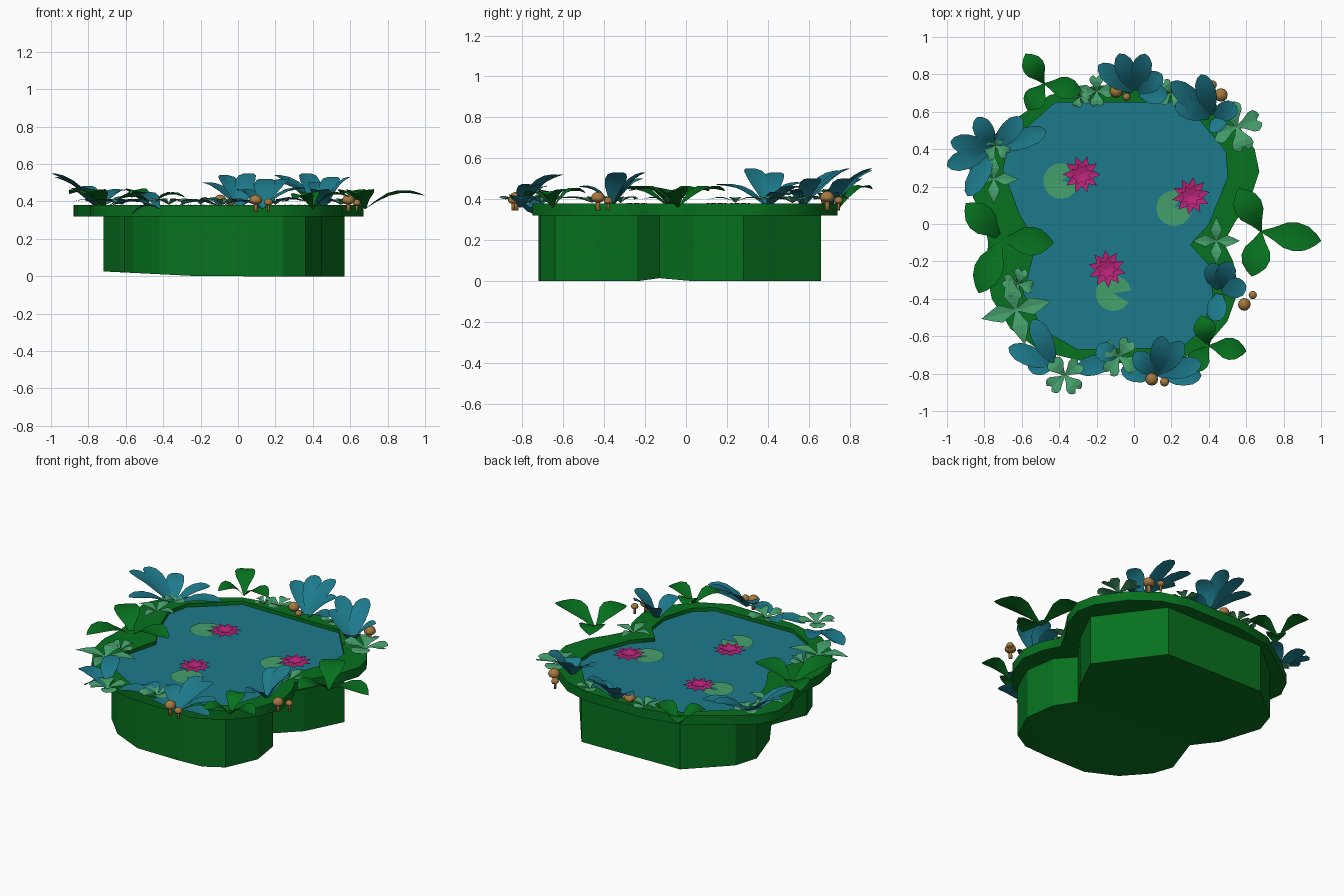
import bpy, bmesh, math
from mathutils import Vector

if "Cube" in bpy.data.objects:
    bpy.data.objects.remove(bpy.data.objects["Cube"])


def material(name, rgb):
    m = bpy.data.materials.new(name)
    m.diffuse_color = (*rgb, 1)
    m.use_nodes = True
    m.node_tree.nodes["Principled BSDF"].inputs["Base Color"].default_value = m.diffuse_color
    return m


GREEN = material("deep green", (0.002, 0.165, 0.013))
TEAL = material("teal", (0.012, 0.195, 0.26))
PALE = material("pale green", (0.06, 0.35, 0.15))
PINK = material("magenta", (0.48, 0.018, 0.19))
BROWN = material("mushroom brown", (0.37, 0.19, 0.05))


def finish(bm, name, mat, smooth=False):
    me = bpy.data.meshes.new(name)
    bm.to_mesh(me)
    bm.free()
    me.materials.append(mat)
    if smooth:
        me.polygons.foreach_set("use_smooth", [True] * len(me.polygons))
    ob = bpy.data.objects.new(name, me)
    bpy.context.collection.objects.link(ob)
    return ob


# Outlines seen from above
WATER = [(.27, .65), (.49, .39), (.5, .25), (.4, 0), (.3, -.11), (.4, -.22),
         (.42, -.38), (.36, -.57), (.25, -.66), (-.3, -.67), (-.48, -.57), (-.59, -.37),
         (-.52, -.1), (-.61, .05), (-.7, .29), (-.67, .43), (-.42, .65)]
WALL = [(.57, .28), (.29, .66), (-.42, .66), (-.67, .45), (-.72, .3),
        (-.63, .04), (-.53, -.12), (-.61, -.37), (-.56, -.5), (-.42, -.64), (-.22, -.72),
        (.07, -.72), (.24, -.71), (.36, -.64), (.45, -.44), (.42, -.24), (.32, -.13), (.45, .04)]
RIM = [(.67, .28), (.645, .4), (.53, .57), (.37, .69), (.2, .74), (-.2, .74), (-.45, .69),
       (-.68, .53), (-.82, .42), (-.88, .3), (-.86, .14), (-.8, .02), (-.78, -.1),
       (-.79, -.25), (-.76, -.4), (-.66, -.56), (-.5, -.68), (-.25, -.74), (.2, -.75),
       (.38, -.66), (.5, -.52), (.56, -.35), (.53, -.2), (.48, -.1), (.54, .01), (.62, .13)]

# Basin wall with a slightly uneven floor
bm = bmesh.new()
low = [bm.verts.new((x, y, max(0, -x - .2) * .05 + .015 * (abs(y + .12) < .05)))
       for x, y in WALL]
high = [bm.verts.new((x, y, .33)) for x, y in WALL]
for i in range(len(WALL)):
    j = (i + 1) % len(WALL)
    bm.faces.new((low[i], low[j], high[j], high[i]))
bmesh.ops.triangulate(bm, faces=[bm.faces.new(low[::-1])])
bmesh.ops.recalc_face_normals(bm, faces=bm.faces)
finish(bm, "basin_wall", GREEN)

# Water surface
bm = bmesh.new()
face = bm.faces.new([bm.verts.new((x, y, .357)) for x, y in WATER])
face.normal_update()
if face.normal.z < 0:
    face.normal_flip()
bmesh.ops.triangulate(bm, faces=[face])
finish(bm, "water", TEAL)

# Overhanging rim: filled curve with a hole, extruded
cu = bpy.data.curves.new("rim", "CURVE")
cu.dimensions = "2D"
cu.fill_mode = "BOTH"
cu.extrude = .03
for outline in (RIM, WATER):
    sp = cu.splines.new("POLY")
    sp.points.add(len(outline) - 1)
    for p, (x, y) in zip(sp.points, outline):
        p.co = (x, y, 0, 1)
    sp.use_cyclic_u = True
cu.materials.append(GREEN)
rim = bpy.data.objects.new("rim", cu)
rim.location.z = .35
bpy.context.collection.objects.link(rim)
bpy.context.view_layer.objects.active = rim
rim.select_set(True)
bpy.ops.object.convert(target="MESH")

# Leaf shapes: (distance along, half width); a notch pulls the midrib end back
BROAD = [(0, .06), (.2, .42), (.4, .88), (.58, 1), (.76, .84), (.91, .42), (1, .02)]
ROUND = [(0, .12), (.18, .5), (.4, .92), (.6, 1), (.8, .88), (.94, .5), (1, .05)]
STAR = [(0, .1), (.25, .6), (.45, 1), (.7, .6), (1, .02)]
HEART = [(0, .08), (.3, .45), (.6, .95), (.8, 1), (.93, .75), (1, .4)]


def leaf(bm, base, tip, width, shape, curl, fold=.2, notch=1):
    b, t = Vector(base), Vector(tip)
    d = t - b
    side = Vector((-d.y, d.x, 0)).normalized() * width / 2
    rows = []
    for s, w in shape:
        c = b + d * min(s, notch)
        p = b + d * s
        lift = Vector((0, 0, curl * math.sin(math.pi * s)))
        up = Vector((0, 0, fold * width * w / 2))
        rows.append([bm.verts.new(v) for v in (p - side * w + lift + up, c + lift,
                                               p + side * w + lift + up)])
    for r, q in zip(rows, rows[1:]):
        for k in (0, 1):
            if (r[k].co - q[k].co).length + (r[k + 1].co - q[k + 1].co).length > 1e-5:
                bm.faces.new((r[k], r[k + 1], q[k + 1], q[k]))


def plant(name, mat, base, tips, width, shape, curl):
    bm = bmesh.new()
    for tip in tips:
        leaf(bm, (*base, .36), tip, width, shape, curl)
    finish(bm, name, mat, True)


def rosette(bm, x, y, z, r, n, width, shape, rise, turn, curl=0, notch=1):
    for i in range(n):
        a = turn + i * math.tau / n
        leaf(bm, (x, y, z), (x + r * math.cos(a), y + r * math.sin(a), z + rise),
             width, shape, curl, .15, notch)


# Broad green plants
for i, (base, tips) in enumerate([
        ((.68, -.04), [(.56, .19, .44), (1, -.09, .43), (.63, -.28, .44)]),
        ((-.71, -.08), [(-.9, .11, .44), (-.83, -.37, .44), (-.43, -.1, .42)]),
        ((-.48, .75), [(-.58, .91, .45), (-.28, .71, .42), (-.57, .61, .42)]),
        ((.4, -.65), [(.36, -.49, .43), (.6, -.68, .42), (.3, -.79, .41)])]):
    plant(f"broad_plant_{i}", GREEN, base, tips, .155 if i < 2 else .12, BROAD, .045)

# Teal fan plants
for i, (base, tips) in enumerate([
        ((.01, .7), [(-.19, .85, .5), (-.08, .91, .54), (.06, .91, .55), (.15, .8, .5),
                     (.18, .69, .42)]),
        ((.42, .57), [(.2, .76, .54), (.36, .8, .55), (.55, .63, .5), (.47, .5, .44),
                      (.22, .64, .5)]),
        ((-.75, .4), [(-1, .31, .55), (-.98, .44, .53), (-.89, .15, .47), (-.84, .57, .48),
                      (-.47, .5, .42), (-.6, .57, .46)]),
        ((-.42, -.76), [(-.54, -.51, .44), (-.67, -.66, .38), (-.57, -.75, .33)]),
        ((-.08, -.72), [(-.31, -.78, .38), (-.2, -.66, .40)]),
        ((.13, -.81), [(0, -.69, .46), (.15, -.6, .52), (.26, -.63, .52), (.36, -.74, .47),
                       (-.07, -.78, .38), (.36, -.81, .40)]),
        ((.46, -.36), [(.51, -.2, .53), (.41, -.21, .5), (.6, -.33, .53), (.43, -.52, .46)])]):
    plant(f"fan_plant_{i}", TEAL, base, tips, .108, ROUND, .03)

# Pale four-pointed plants
for i, (x, y, r, turn) in enumerate([(-.75, .24, .13, 0), (.44, -.09, .125, 0),
                                     (-.63, -.46, .19, .25)]):
    bm = bmesh.new()
    rosette(bm, x, y, .385, r, 4, r * .5, STAR, .015, turn, .015)
    finish(bm, f"star_plant_{i}", PALE)

# Pale clovers
for i, (x, y, r) in enumerate([(-.37, -.81, .11), (-.08, -.71, .11), (-.62, -.32, .085),
                               (-.2, .71, .085), (.55, .52, .135), (.2, .7, .08),
                               (-.74, .42, .085), (-.29, .68, .06)]):
    bm = bmesh.new()
    rosette(bm, x, y, .383, r, 4, r * .85, HEART, .02, .7 + i * .3, .015, .82)
    finish(bm, f"clover_{i}", PALE)

# Lily pads with a wedge cut out
for i, (x, y, a) in enumerate([(-.39, .23, .2), (.215, .085, .7), (-.11, -.37, -.2)]):
    bm = bmesh.new()
    ring = [bm.verts.new((x, y, .361))]
    for k in range(21):
        t = a + .35 + k * (math.tau - .7) / 20
        ring.append(bm.verts.new((x + .095 * math.cos(t), y + .095 * math.sin(t), .363)))
    for k in range(1, 21):
        bm.faces.new((ring[0], ring[k], ring[k + 1]))
    finish(bm, f"lily_pad_{i}", PALE)

# Lily flowers: two flat rings of pointed petals
for i, (x, y) in enumerate([(-.28, .265), (.305, .15), (-.145, -.24)]):
    bm = bmesh.new()
    rosette(bm, x, y, .365, .1, 10, .05, STAR, .01, i * .2)
    rosette(bm, x, y, .369, .06, 8, .036, STAR, .014, i * .2 + .3)
    finish(bm, f"lily_flower_{i}", PINK)

# Mushrooms: stem and domed cap
for i, (x, y, r) in enumerate([(-.095, .71, .034), (-.04, .68, .021), (.465, .69, .036),
                               (.42, .745, .023), (.59, -.43, .034), (.635, -.38, .022),
                               (.095, -.83, .034), (.163, -.845, .024)]):
    bm = bmesh.new()
    top = .365 + r * 1.15
    stem = bmesh.ops.create_cone(bm, segments=8, radius1=r * .35, radius2=r * .28,
                                 depth=top - .345, cap_ends=True)["verts"]
    bmesh.ops.translate(bm, verts=stem, vec=(x, y, (top + .345) / 2))
    cap = bmesh.ops.create_uvsphere(bm, u_segments=12, v_segments=8, radius=r)["verts"]
    for v in cap:
        v.co.z *= .95 if v.co.z > 0 else .6
    bmesh.ops.translate(bm, verts=cap, vec=(x, y, top))
    finish(bm, f"mushroom_{i}", BROWN, True)
